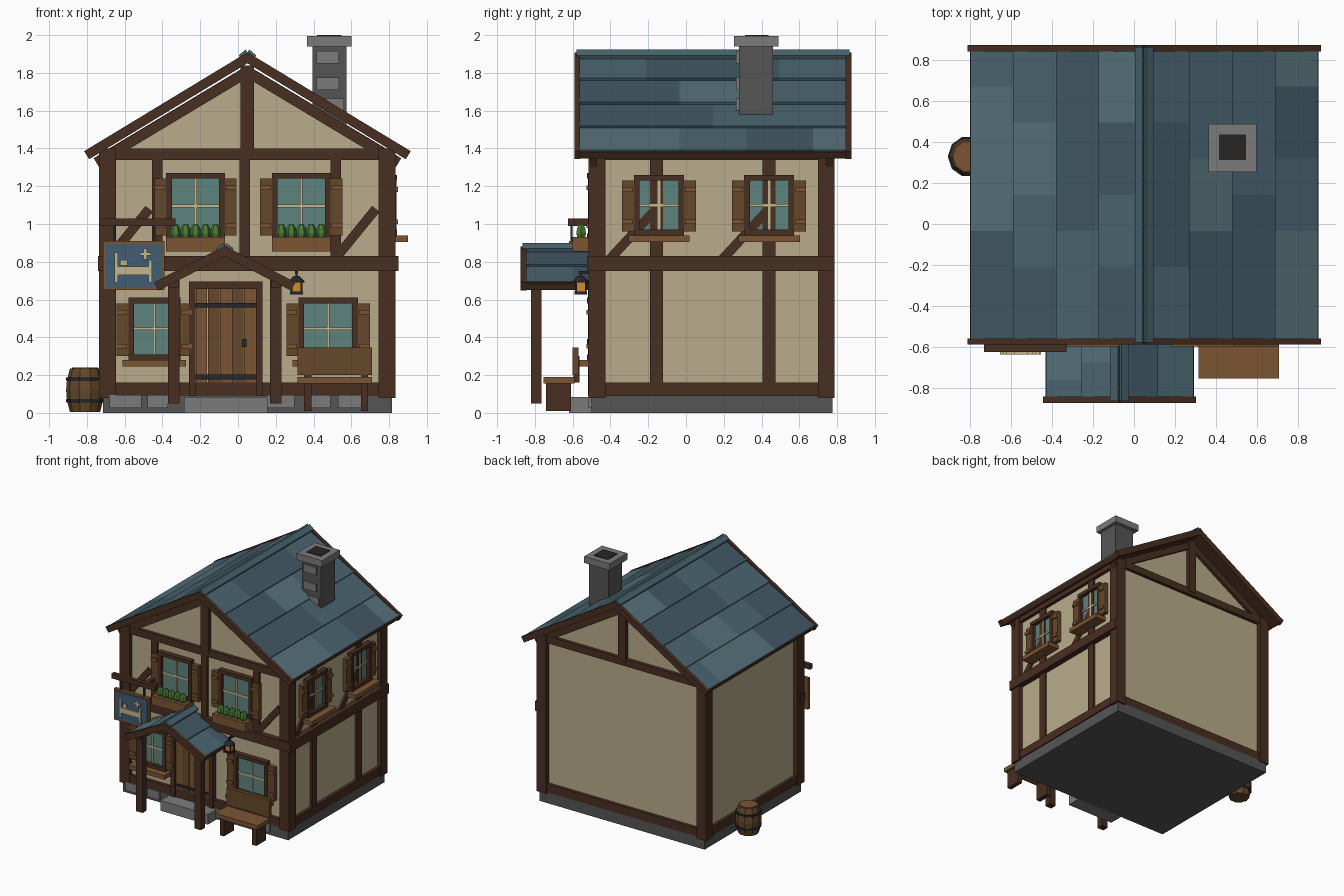
import bpy, bmesh, math, random
from mathutils import Vector

if "Cube" in bpy.data.objects:
    bpy.data.objects.remove(bpy.data.objects["Cube"])
random.seed(4)

def mat(name, h):
    m = bpy.data.materials.new(name)
    m.diffuse_color = [((h >> s & 255) / 255) ** 2.2 for s in (16, 8, 0)] + [1]
    m.use_nodes = True
    m.node_tree.nodes["Principled BSDF"].inputs["Base Color"].default_value = m.diffuse_color
    return m
PLASTER, DARK = mat("plaster", 0xB8AB8A), mat("dark_timber", 0x4A3226)
WOOD, WOOD2, PALE = mat("wood", 0x7A5636), mat("brown_wood", 0x654A2E), mat("pale", 0xC2B48C)
ROOF = [mat("slate_%d" % i, h) for i, h in enumerate((0x435864, 0x4B646F, 0x557078))]
GLASS, BLUE = mat("glass", 0x5F827C), mat("sign_blue", 0x435C73)
IRON, GREEN, GLOW = mat("iron", 0x2B2B30), mat("leaf", 0x4C7A38), mat("glow", 0xD08A35)
STONE, STONE2, SOOT = mat("stone", 0x565656), mat("light_stone", 0x7A7A7A), mat("soot", 0x2C2A29)

def finish(name, bm, m):
    bmesh.ops.recalc_face_normals(bm, faces=bm.faces)
    me = bpy.data.meshes.new(name)
    bm.to_mesh(me)
    bm.free()
    me.materials.append(m)
    ob = bpy.data.objects.new(name, me)
    bpy.context.collection.objects.link(ob)
    return ob

def hexa(name, f, m):
    # unit cube with its corners mapped by f(a, b, c)
    bm = bmesh.new()
    bmesh.ops.create_cube(bm, size=1)
    for v in bm.verts:
        v.co = f(*(int(c > 0) for c in v.co))
    return finish(name, bm, m)

def box(name, x0, x1, y0, y1, z0, z1, m):
    return hexa(name, lambda a, b, c: ((x0, x1)[a], (y0, y1)[b], (z0, z1)[c]), m)

def lathe(name, x, y, prof, n, m):
    # stacked rings of (radius, z)
    bm = bmesh.new()
    rings = [[bm.verts.new((x + r * math.cos(t * math.tau / n), y + r * math.sin(t * math.tau / n), z))
              for t in range(n)] for r, z in prof]
    for p, q in zip(rings, rings[1:]):
        for i in range(n):
            bm.faces.new((p[i], p[i - 1], q[i - 1], q[i]))
    bm.faces.new(rings[0])
    bm.faces.new(rings[-1])
    return finish(name, bm, m)

# Wall coordinates: u along the wall, d outwards, z up
front = lambda u, d, z: (u, -0.48 - d, z)
right = lambda u, d, z: (0.80 + d, u, z)

def wbox(name, wall, u0, u1, d0, d1, z0, z1, m):
    return hexa(name, lambda a, b, c: wall((u0, u1)[a], (d0, d1)[b], (z0, z1)[c]), m)

def brace(name, wall, p, q, w, d0, d1, m=DARK):
    p, q = Vector(p), Vector(q)
    n = Vector((p.y - q.y, q.x - p.x)).normalized() * w / 2
    def f(a, b, c):
        k = (p, q)[a] + n * (2 * c - 1)
        return wall(k.x, (d0, d1)[b], k.y)
    return hexa(name, f, m)

# Plinth and walls
box("foundation", -0.715, 0.815, -0.50, 0.775, 0, 0.09, STONE)
for x0, x1 in ((-0.68, -0.51), (-0.48, -0.37), (0.15, 0.30), (0.38, 0.49), (0.53, 0.65)):
    box("foundation_stone", x0, x1, -0.515, -0.49, 0.025, 0.095, STONE2)
bm = bmesh.new()
face = bm.faces.new([bm.verts.new((x, -0.48, z)) for x, z in
                     ((-0.70, 0.08), (0.80, 0.08), (0.80, 1.39), (0.05, 1.84), (-0.70, 1.39))])
ext = bmesh.ops.extrude_face_region(bm, geom=[face])["geom"]
bmesh.ops.translate(bm, vec=(0, 1.23, 0), verts=[g for g in ext if isinstance(g, bmesh.types.BMVert)])
finish("walls", bm, PLASTER)

# Timber frame
for x0, x1 in ((-0.735, -0.645), (0.745, 0.835)):
    for y0, y1 in ((-0.515, -0.425), (0.70, 0.785)):
        box("corner_post", x0, x1, y0, y1, 0.08, 1.40, DARK)
for z0, z1, e in ((0.09, 0.16, 0.025), (1.34, 1.40, 0.027)):
    box("front_beam", -0.72, 0.82, -0.48 - e, -0.45, z0, z1, DARK)
    box("back_beam", -0.72, 0.82, 0.72, 0.75 + e, z0, z1, DARK)
    box("left_beam", -0.70 - e, -0.67, -0.48, 0.75, z0, z1, DARK)
    box("right_beam", 0.77, 0.80 + e, -0.48, 0.75, z0, z1, DARK)
box("front_mid_beam", -0.74, 0.85, -0.525, -0.46, 0.75, 0.83, DARK)
box("right_mid_beam", 0.78, 0.85, -0.525, 0.785, 0.75, 0.83, DARK)
for u in (-0.428, 0.035, 0.518):
    wbox("front_stud", front, u - 0.028, u + 0.028, -0.01, 0.022, 0.83, 1.35, DARK)
for u in (-0.157, 0.44):
    wbox("right_stud", right, u - 0.034, u + 0.034, -0.01, 0.018, 0.13, 1.36, DARK)
    brace("right_brace", right, (u - 0.25, 0.81), (u - 0.02, 1.06), 0.05, -0.01, 0.016)
for u in (-0.69, 0.51):
    brace("front_brace", front, (u, 0.81), (u + 0.22, 1.08), 0.05, -0.01, 0.02)
back = lambda u, d, z: (u, 0.75 + d, z)
for wall in (front, back):
    wbox("king_post", wall, 0.012, 0.086, -0.01, 0.03, 1.37, 1.84, DARK)
    for s in (-1, 1):
        brace("gable_rafter", wall, (0.05, 1.805), (0.05 + s * 0.80, 1.325), 0.055, -0.01, 0.025)

def roof(name, cx, zr, half, drop, y0, y1, rows, tiles, both):
    # two slopes of overlapping slate courses with verge boards and a ridge cap
    L = math.hypot(half, drop)
    for s in (-1, 1):
        def slab(part, s0, s1, na, nb, t, ya, yb, m):
            def f(a, b, c):
                k, n = (s0, s1)[a], (na, nb)[a] - t * (1 - c)
                return (cx + s * (half * k + drop * n) / L, (ya, yb)[b], zr + (half * n - drop * k) / L)
            hexa(name + part, f, m)
        slab("_deck", 0, L - 0.01, -0.012, -0.012, 0.03, y0 + 0.02, y1 - 0.02, DARK)
        step, tw = (L - 0.015) / rows, (y1 - y0 - 0.05) / tiles
        for r in range(rows):
            cuts = [0] + [i + 0.5 * (r % 2) for i in range(tiles) if i + r % 2] + [tiles]
            for a, b in zip(cuts, cuts[1:]):
                slab("_slate", r * step, (r + 1) * step + 0.012, -0.008, 0.006, 0.014,
                     y0 + 0.025 + a * tw, y0 + 0.025 + b * tw, random.choice(ROOF))
        ends = [(y0, y0 + 0.03)] + ([(y1 - 0.03, y1)] if both else [])
        for ya, yb in ends:
            slab("_verge_board", 0, L + 0.012, 0.008, 0.008, 0.05, ya, yb, DARK)
        slab("_eave_board", L - 0.02, L + 0.005, -0.002, -0.002, 0.04, y0 + 0.02, y1 - 0.02, DARK)
        slab("_ridge_cap", -0.004, 0.043, 0.025, 0.018, 0.025, y0 + 0.01, y1 - 0.01, ROOF[1])

roof("roof", 0.05, 1.90, 0.85, 0.515, -0.59, 0.875, 4, 4, True)
roof("porch_roof", -0.07, 0.875, 0.36, 0.185, -0.875, -0.48, 2, 2, False)

# Porch posts, plates and step
for x in (-0.34, 0.20):
    box("porch_post", x - 0.03, x + 0.03, -0.82, -0.765, 0.05, 0.71, DARK)
    box("porch_plate", x - 0.025, x + 0.025, -0.84, -0.48, 0.665, 0.71, DARK)
box("door_step", -0.285, 0.155, -0.62, -0.48, 0, 0.085, STONE2)

# Door
for u in (-0.26, 0.095):
    wbox("door_jamb", front, u, u + 0.035, -0.01, 0.04, 0.09, 0.69, DARK)
wbox("door_lintel", front, -0.26, 0.13, -0.01, 0.042, 0.655, 0.695, DARK)
for i in range(5):
    u = -0.225 + i * 0.064
    wbox("door_plank", front, u + 0.002, u + 0.062, -0.01, 0.024, 0.09, 0.655, (WOOD, WOOD2)[i % 2])
for z in (0.19, 0.57):
    wbox("door_strap", front, -0.225, 0.095, 0.02, 0.032, z - 0.012, z + 0.012, IRON)
wbox("door_handle", front, 0.02, 0.045, 0.02, 0.045, 0.35, 0.39, IRON)

def window(wall, u, z0, z1, w, box_of_flowers=False, sill=True):
    h = w / 2
    wbox("glass", wall, u - h + 0.02, u + h - 0.02, -0.01, 0.012, z0 + 0.02, z1 - 0.02, GLASS)
    for a in (u - h, u + h - 0.03):
        wbox("window_jamb", wall, a, a + 0.03, -0.01, 0.04, z0, z1, DARK)
    for a in (z0, z1 - 0.03):
        wbox("window_rail", wall, u - h, u + h, -0.01, 0.043, a, a + 0.03, DARK)
    wbox("muntin", wall, u - 0.007, u + 0.007, 0, 0.022, z0 + 0.02, z1 - 0.02, PALE)
    zm = (z0 + z1) / 2
    wbox("muntin", wall, u - h + 0.02, u + h - 0.02, 0, 0.02, zm - 0.007, zm + 0.007, PALE)
    for s in (-1, 1):
        a, b = u + s * h, u + s * (h + 0.063)
        wbox("shutter", wall, a, b, 0, 0.035, z0 + 0.02, z1 - 0.03, WOOD2)
        for z in (z0 + 0.06, z1 - 0.09):
            wbox("shutter_batten", wall, a + s * 0.006, b, 0.03, 0.047, z, z + 0.025, WOOD)
    if box_of_flowers:
        wbox("flower_box", wall, u - h, u + h, 0, 0.12, z0 - 0.065, z0 + 0.01, WOOD)
        for i in range(5):
            x, y, _ = wall(u + (i - 2) * 0.053, 0.075, 0)
            lathe("plant", x, y, [(0.02, z0), (0.03, z0 + 0.03), (0.024, z0 + 0.06), (0.01, z0 + 0.08)], 6, GREEN)
    elif sill:
        wbox("window_sill", wall, u - h - 0.03, u + h + 0.03, 0, 0.10, z0 - 0.035, z0, WOOD)

window(front, -0.225, 0.92, 1.27, 0.31, True)
window(front, 0.335, 0.92, 1.27, 0.31, True)
window(front, -0.443, 0.28, 0.61, 0.275)
window(front, 0.477, 0.28, 0.61, 0.315)
window(right, -0.143, 0.94, 1.26, 0.265)
window(right, 0.44, 0.94, 1.26, 0.265)

# Chimney
box("chimney_shaft", 0.395, 0.575, 0.28, 0.46, 1.45, 1.95, STONE)
for x, z in ((0.415, 1.85), (0.415, 1.71), (0.44, 1.60)):
    box("chimney_stone", x, x + 0.12, 0.265, 0.29, z, z + 0.065, STONE2)
box("chimney_cap", 0.365, 0.60, 0.255, 0.49, 1.94, 1.995, STONE2)
box("chimney_flue", 0.417, 0.548, 0.312, 0.437, 1.96, 2.0, SOOT)

# Hanging sign with a bed picture
box("sign_pole", -0.735, -0.33, -0.625, -0.59, 0.99, 1.03, DARK)
box("sign_bracket", -0.45, -0.41, -0.60, -0.48, 0.99, 1.03, DARK)
for x in (-0.66, -0.45):
    box("sign_hanger", x, x + 0.012, -0.612, -0.60, 0.90, 1.0, IRON)
box("sign_frame", -0.715, -0.39, -0.62, -0.592, 0.65, 0.91, WOOD)
box("sign_panel", -0.70, -0.405, -0.627, -0.60, 0.665, 0.895, BLUE)
for x0, x1, z0, z1 in ((-0.655, -0.635, 0.69, 0.85), (-0.635, -0.455, 0.73, 0.775), (-0.475, -0.455, 0.69, 0.81),
                       (-0.625, -0.585, 0.78, 0.81), (-0.52, -0.46, 0.833, 0.85), (-0.499, -0.481, 0.812, 0.87)):
    box("sign_bed", x0, x1, -0.638, -0.62, z0, z1, PALE)

# Lantern
LX, LY = 0.31, -0.557
box("lantern_arm", LX - 0.008, LX + 0.008, LY - 0.01, -0.48, 0.735, 0.75, IRON)
box("lantern_hook", LX - 0.006, LX + 0.006, LY - 0.006, LY + 0.006, 0.70, 0.74, IRON)
lathe("lantern_cap", LX, LY, [(0.044, 0.69), (0.04, 0.70), (0.015, 0.725)], 8, IRON)
box("lantern_light", LX - 0.023, LX + 0.023, LY - 0.023, LY + 0.023, 0.64, 0.69, GLOW)
box("lantern_base", LX - 0.034, LX + 0.034, LY - 0.034, LY + 0.034, 0.628, 0.643, IRON)
for sx in (-1, 1):
    for sy in (-1, 1):
        x, y = LX + sx * 0.026, LY + sy * 0.026
        box("lantern_bar", x - 0.005, x + 0.005, y - 0.005, y + 0.005, 0.64, 0.695, IRON)

# Bench
box("bench_seat", 0.315, 0.71, -0.755, -0.59, 0.155, 0.19, WOOD)
box("bench_back", 0.315, 0.71, -0.60, -0.57, 0.20, 0.345, WOOD2)
for x in (0.35, 0.65):
    box("bench_leg", x, x + 0.038, -0.74, -0.61, 0.01, 0.158, DARK)
    box("bench_back_post", x, x + 0.038, -0.595, -0.565, 0.16, 0.30, DARK)

# Barrel
lathe("barrel", -0.81, 0.33, [(0.08, 0.005), (0.096, 0.07), (0.1, 0.12), (0.096, 0.17), (0.08, 0.235)], 10, WOOD2)
lathe("barrel_lid", -0.81, 0.33, [(0.07, 0.22), (0.07, 0.24)], 10, WOOD)
for z in (0.055, 0.17):
    lathe("barrel_hoop", -0.81, 0.33, [(0.099, z), (0.101, z + 0.018)], 10, IRON)
